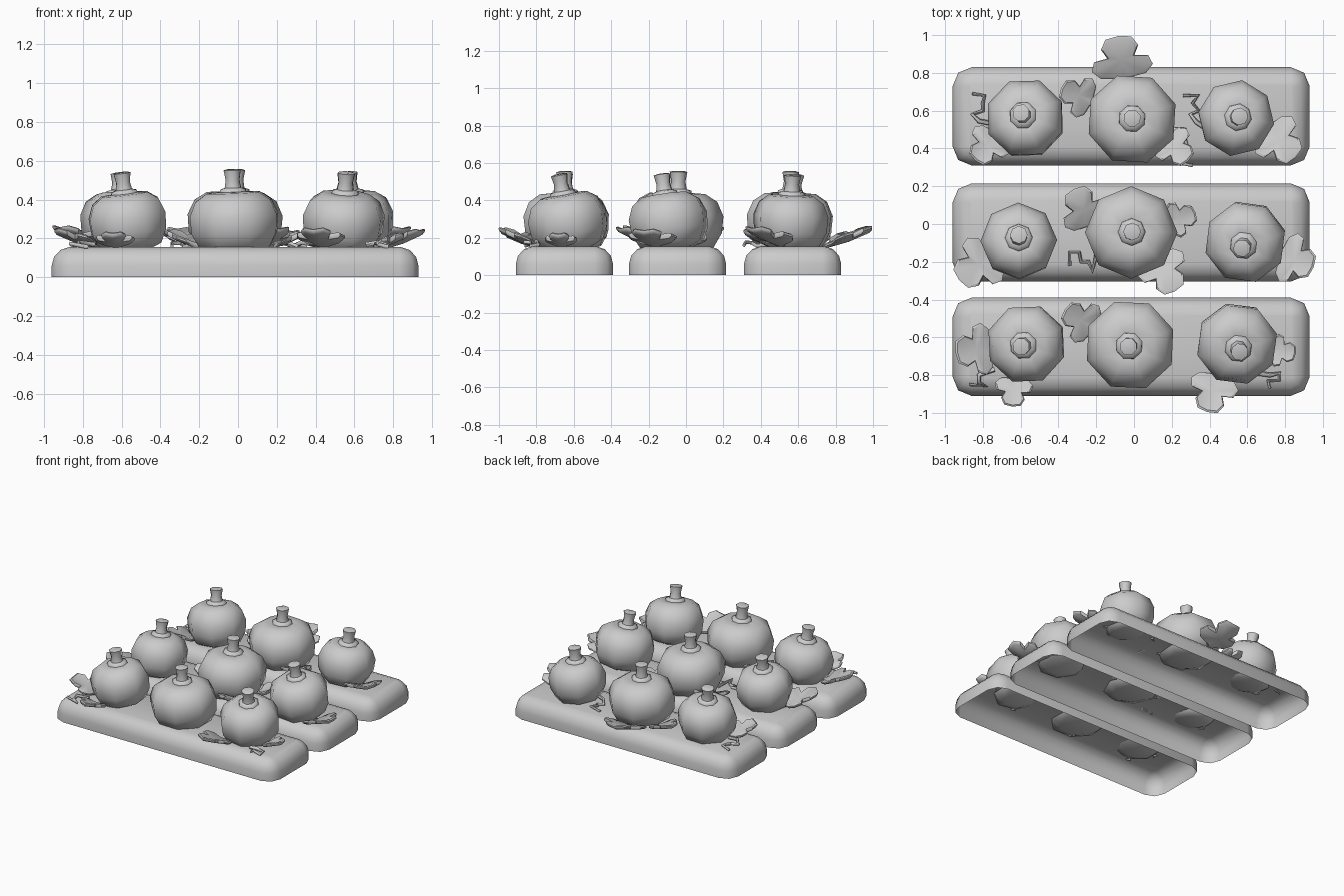
import bpy, bmesh
from math import sin, cos, pi, radians
from mathutils import Vector, Matrix

if "Cube" in bpy.data.objects:
    bpy.data.objects.remove(bpy.data.objects["Cube"])


def make_object(name, bm, angle=60):
    bmesh.ops.recalc_face_normals(bm, faces=bm.faces)
    mesh = bpy.data.meshes.new(name)
    bm.to_mesh(mesh)
    bm.free()
    ob = bpy.data.objects.new(name, mesh)
    bpy.context.collection.objects.link(ob)
    bpy.context.view_layer.objects.active = ob
    bpy.ops.object.select_all(action='DESELECT')
    ob.select_set(True)
    bpy.ops.object.shade_smooth_by_angle(angle=radians(angle))
    return ob


def loft(bm, rings, cap_start=True, cap_end=True):
    rows = [[bm.verts.new(p) for p in ring] for ring in rings]
    n = len(rows[0])
    for a, b in zip(rows, rows[1:]):
        for i in range(n):
            j = (i + 1) % n
            bm.faces.new((a[i], a[j], b[j], b[i]))
    if cap_start:
        bm.faces.new(rows[0])
    if cap_end:
        bm.faces.new(rows[-1])


def lathe_rings(profile, sides, phase):
    return [[(r * cos(phase + 2 * pi * i / sides), r * sin(phase + 2 * pi * i / sides), z)
             for i in range(sides)] for r, z in profile]


# soil beds: open-bottomed shells with rounded tops and corners
def bed(name, cy):
    hx, hy, rad = 0.945, 0.26, 0.1
    rings = []
    for inset, z in [(0, 0), (0, 0.06), (0.012, 0.105), (0.045, 0.14), (0.09, 0.155)]:
        ring = []
        for q, (sx, sy) in enumerate([(1, 1), (-1, 1), (-1, -1), (1, -1)]):
            for k in range(3):
                a = q * pi / 2 + k * pi / 4
                ring.append((-0.015 + sx * (hx - rad) + (rad - inset) * cos(a),
                             cy + sy * (hy - rad) + (rad - inset) * sin(a), z))
        rings.append(ring)
    bm = bmesh.new()
    loft(bm, rings, cap_start=False)
    make_object(name, bm)


for row, cy in [("back", 0.57), ("middle", -0.045), ("front", -0.65)]:
    bed(row + "_soil_bed", cy)


# pumpkins: eight-sided body with collar and flared stem, leaning slightly
BODY = [(0.52, -0.17), (0.80, -0.145), (0.97, -0.07), (1.0, 0.02),
        (0.86, 0.095), (0.60, 0.135), (0.30, 0.14), (0.15, 0.125)]
STEM = [(0.055, 0.12), (0.074, 0.135), (0.07, 0.152), (0.045, 0.16),
        (0.038, 0.20), (0.047, 0.25), (0.03, 0.255)]


def pumpkin(name, x, y, radius, phase, stem_x, stem_y):
    k = 0.93 + (radius - 0.2) * 1.8
    lean = Vector((stem_x - x, stem_y - y, 0.25))
    m = Matrix.Translation((x, y, 0.30)) @ Vector((0, 0, 1)).rotation_difference(lean).to_matrix().to_4x4()
    bm = bmesh.new()
    loft(bm, lathe_rings([(r * radius, z * k) for r, z in BODY], 8, radians(phase)))
    bm.transform(m)
    make_object(name, bm)
    bm = bmesh.new()
    loft(bm, lathe_rings([(r, z * k) for r, z in STEM], 8, radians(phase)))
    bm.transform(m)
    make_object(name + "_stem", bm)


for i, p in enumerate([
        (-0.575, 0.56, 0.212, 24, -0.60, 0.59), (-0.01, 0.555, 0.243, 19, -0.01, 0.56),
        (0.54, 0.56, 0.203, 36, 0.56, 0.57), (-0.61, -0.09, 0.203, 1, -0.61, -0.055),
        (-0.015, -0.045, 0.245, 0, -0.01, -0.04), (0.59, -0.095, 0.218, 15, 0.57, -0.13),
        (-0.57, -0.635, 0.212, 25, -0.60, -0.65), (-0.02, -0.64, 0.243, 20, -0.03, -0.65),
        (0.545, -0.635, 0.218, 15, 0.56, -0.68)]):
    pumpkin("pumpkin_%d" % (i + 1), *p)

# leaves: thick lobed plates, folded along the midrib and curling upward
HALF = [(0, 0), (0.13, 0.13), (0.17, 0.40), (0.33, 0.54), (0.52, 0.48), (0.56, 0.24),
        (0.75, 0.33), (0.94, 0.23), (0.98, 0)]
OUTLINE = HALF + [(x, -y) for x, y in HALF[-2:0:-1]]


def leaf(name, bx, by, tx, ty, width=1.0):
    d = Vector((tx - bx, ty - by, 0))
    length = d.length
    d.normalize()
    side = Vector((-d.y, d.x, 0))

    def place(x, y, dz):
        z = 0.158 + dz + length * (0.35 * max(x, 0) ** 1.4 + 0.25 * abs(y))
        return Vector((bx, by, z)) + length * (d * x + side * y * width)

    rings = []
    for s, dz in [(0.9, -0.014), (1.0, -0.005), (1.0, 0.005), (0.9, 0.014)]:
        rings.append([place(0.5 + (x - 0.5) * s, y * s, dz) for x, y in OUTLINE])
    bm = bmesh.new()
    loft(bm, rings, False, False)
    bm.verts.ensure_lookup_table()
    n = len(OUTLINE)
    for start, dz in [(0, -0.014), (3 * n, 0.014)]:
        c = bm.verts.new(place(0.5, 0, dz))
        bm.verts.ensure_lookup_table()
        for i in range(n):
            bm.faces.new((bm.verts[start + i], bm.verts[start + (i + 1) % n], c))
    make_object(name, bm, 40)


for i, p in enumerate([
        (-0.71, 0.50, -0.84, 0.33), (-0.20, 0.64, -0.39, 0.72), (-0.05, 0.74, -0.085, 1.0, 1.15),
        (0.15, 0.48, 0.29, 0.33), (0.68, 0.53, 0.86, 0.35), (-0.72, -0.13, -0.93, -0.30),
        (-0.21, -0.03, -0.32, 0.19), (0.16, 0.0, 0.33, 0.06), (0.10, -0.14, 0.22, -0.36),
        (0.75, -0.15, 0.955, -0.23, 1.15), (-0.72, -0.65, -0.95, -0.68, 1.1),
        (-0.63, -0.79, -0.645, -0.97, 1.05), (-0.19, -0.57, -0.37, -0.45),
        (0.45, -0.77, 0.385, -1.0), (0.70, -0.66, 0.86, -0.685)]):
    leaf("leaf_%d" % (i + 1), *p)


# tendrils: thin squiggles lying on the soil
def tendril(name, pts):
    cu = bpy.data.curves.new(name, 'CURVE')
    cu.dimensions = '3D'
    cu.bevel_depth = 0.012
    cu.bevel_resolution = 1
    cu.use_fill_caps = True
    sp = cu.splines.new('POLY')
    sp.points.add(len(pts) - 1)
    for k, (x, y) in enumerate(pts):
        sp.points[k].co = (x, y, 0.168 + 0.012 * sin(k * 1.7), 1)
        sp.points[k].radius = 1.1 - 0.4 * k / len(pts)
    ob = bpy.data.objects.new(name, cu)
    bpy.context.collection.objects.link(ob)
    bpy.ops.object.select_all(action='DESELECT')
    ob.select_set(True)
    bpy.context.view_layer.objects.active = ob
    bpy.ops.object.convert(target='MESH')
    bpy.ops.object.shade_smooth_by_angle(angle=radians(60))


for i, pts in enumerate([
        [(-0.74, 0.53), (-0.82, 0.545), (-0.855, 0.58), (-0.80, 0.60), (-0.80, 0.64), (-0.79, 0.68), (-0.855, 0.69)],
        [(0.39, 0.50), (0.33, 0.54), (0.30, 0.58), (0.345, 0.60), (0.31, 0.64), (0.34, 0.68), (0.26, 0.68)],
        [(0.20, 0.50), (0.27, 0.50), (0.27, 0.44), (0.29, 0.38), (0.24, 0.35), (0.26, 0.32), (0.31, 0.31)],
        [(-0.19, -0.12), (-0.22, -0.25), (-0.24, -0.20), (-0.28, -0.20), (-0.29, -0.15), (-0.34, -0.15), (-0.34, -0.22)],
        [(-0.74, -0.77), (-0.82, -0.80), (-0.82, -0.84), (-0.78, -0.86), (-0.87, -0.85)],
        [(0.66, -0.79), (0.72, -0.80), (0.77, -0.79), (0.77, -0.83), (0.71, -0.83), (0.72, -0.87)]]):
    tendril("tendril_%d" % (i + 1), pts)
